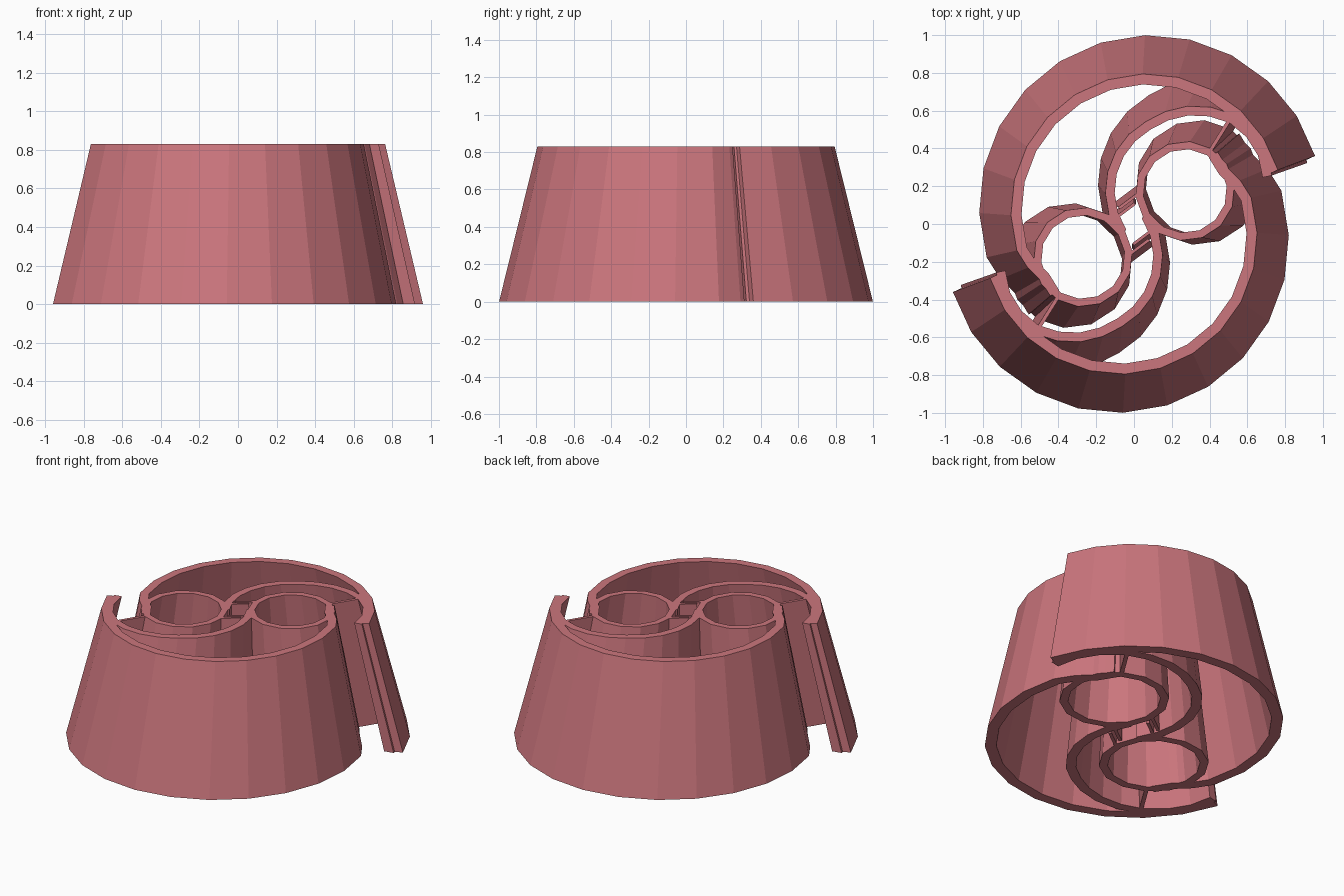
import bpy, bmesh, math
from mathutils import Vector

if "Cube" in bpy.data.objects:
    bpy.data.objects.remove(bpy.data.objects["Cube"])

H, TOP = 0.83, 0.795          # height, and scale of the outline at the top
C = Vector((0.34, 0.22))      # centre of one small tube (the other is its opposite)
M = Vector((0.09, 0.09))      # centre of one outer shell arc

mat = bpy.data.materials.new("dusty_rose")
mat.diffuse_color = (0.60, 0.18, 0.205, 1)
mat.use_nodes = True
mat.node_tree.nodes["Principled BSDF"].inputs["Base Color"].default_value = mat.diffuse_color


def polar(c, r, deg):
    a = math.radians(deg)
    return c + Vector((r * math.cos(a), r * math.sin(a)))


def ribbon(name, path, thick, closed=False):
    """Upright strip wall along a path, shrinking towards the axis with height,
    plus its copy turned half way round."""
    n = len(path)
    for side, sgn in (("a", 1), ("b", -1)):
        bm = bmesh.new()
        rows = []
        for i, p in enumerate(path):
            if closed:
                q0, q1 = path[i - 1], path[(i + 1) % n]
            else:
                q0, q1 = path[max(i - 1, 0)], path[min(i + 1, n - 1)]
            t = (q1 - q0).normalized()
            off = Vector((t.y, -t.x)) * thick / 2
            row = []
            for q, z in ((p + off, 0), (p + off, H), (p - off, H), (p - off, 0)):
                s = sgn * (TOP if z else 1)
                row.append(bm.verts.new((q.x * s, q.y * s, z)))
            rows.append(row)
        for i in range(n if closed else n - 1):
            a, b = rows[i], rows[(i + 1) % n]
            for k in range(4):
                m = (k + 1) % 4
                bm.faces.new((a[k], b[k], b[m], a[m]))
        if not closed:
            bm.faces.new(rows[0])
            bm.faces.new(rows[-1][::-1])
        bmesh.ops.recalc_face_normals(bm, faces=bm.faces)
        me = bpy.data.meshes.new(name)
        bm.to_mesh(me)
        bm.free()
        me.materials.append(mat)
        ob = bpy.data.objects.new(name + "_" + side, me)
        bpy.context.collection.objects.link(ob)


# outer shell: half circle that bends inwards to join the opposite tube
shell = [polar(M, 0.875, 17 + 15 * i) for i in range(13)]
shell += [polar(M, 0.85, 205), polar(M, 0.815, 213), polar(-C, 0.305, 232)]
ribbon("outer_shell", shell, 0.07)

# small round tube
ribbon("tube", [polar(C, 0.305, 33 + 360 / 14 * i) for i in range(14)], 0.052, True)

# inner scroll: sweeps from the shell tip round one tube to touch the other
scroll = []
for i in range(14):
    a = 10 + (213 - 10) * i / 13
    r = 0.5 + 0.075 * max(0, min(1, (115 - a) / 60))
    if a < 30:
        r -= 0.001 * (30 - a)
    scroll.append(polar(C, r, a))
ribbon("scroll_wall", scroll, 0.062)

# ribs across the channel between tube and scroll
d = Vector((0.8, 0.6))
for x, y in ((-0.055, 0.09), (-0.04, 0.15)):
    p = Vector((x, y))
    ribbon("centre_rib", [p - d * 0.075, p + d * 0.075], 0.02)
ribbon("outer_rib", [polar(C, 0.32, 58), polar(C, 0.56, 58)], 0.025)
